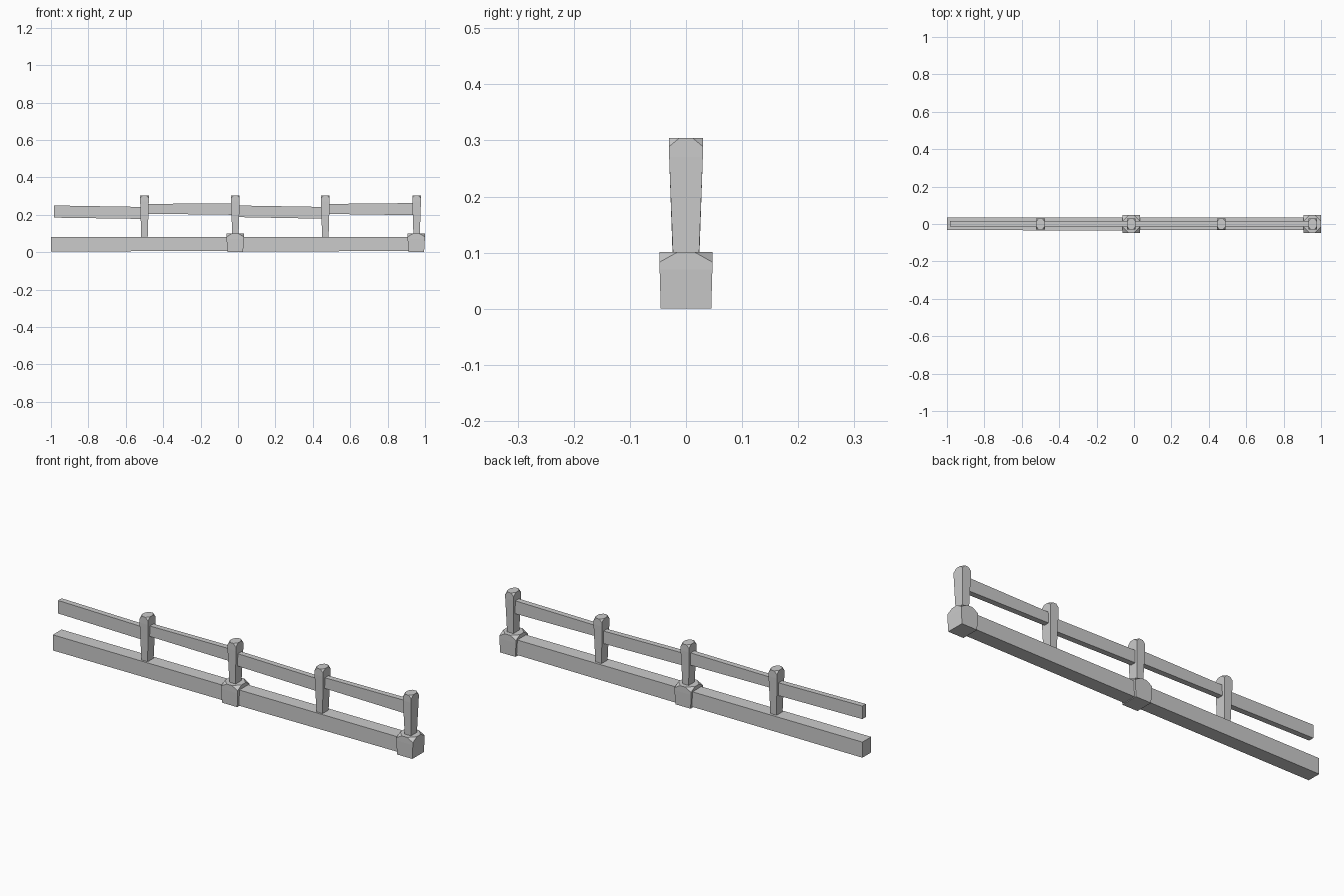
import bpy, bmesh

if "Cube" in bpy.data.objects:
    bpy.data.objects.remove(bpy.data.objects["Cube"])


def make_object(name, bm):
    bmesh.ops.recalc_face_normals(bm, faces=bm.faces)
    mesh = bpy.data.meshes.new(name)
    bm.to_mesh(mesh)
    bm.free()
    obj = bpy.data.objects.new(name, mesh)
    bpy.context.collection.objects.link(obj)


def loft(bm, rings):
    loops = [[bm.verts.new(p) for p in ring] for ring in rings]
    for a, b in zip(loops, loops[1:]):
        for i in range(4):
            j = (i + 1) % 4
            bm.faces.new((a[i], a[j], b[j], b[i]))
    bm.faces.new(loops[0])
    return loops[-1]


def stump(name, x, z0, z1, levels, cut, drop):
    """Tapered square block whose top corners are cut off by triangles.
    levels: (height, half x, half y) below the cut; cut: fraction along top edges."""
    bm = bmesh.new()
    signs = [(-1, -1), (1, -1), (1, 1), (-1, 1)]
    all_levels = levels + [(z1 - drop,) + levels[-1][1:]]
    top = loft(bm, [[(x + sx * hx, sy * hy, z) for sx, sy in signs]
                    for z, hx, hy in all_levels])
    hx, hy = levels[-1][1:]
    pts = []
    for sx, sy in signs:
        along_x = bm.verts.new((x + sx * hx * (1 - cut), sy * hy, z1))
        along_y = bm.verts.new((x + sx * hx, sy * hy * (1 - cut), z1))
        pts.append((along_y, along_x) if sx == sy else (along_x, along_y))
    for i in range(4):
        j = (i + 1) % 4
        bm.faces.new((top[i], pts[i][1], pts[i][0]))
        bm.faces.new((top[i], top[j], pts[j][0], pts[i][1]))
    bm.faces.new([v for pair in pts for v in pair])
    make_object(name, bm)


def beam(name, ends):
    """Hewn beam between two sections: (x, y0, y1, z0, z1)."""
    bm = bmesh.new()
    rings = [[(x, y0, z0), (x, y1, z0), (x, y1, z1), (x, y0, z1)]
             for x, y0, y1, z0, z1 in ends]
    bm.faces.new(loft(bm, rings))
    make_object(name, bm)


# ground beams
beam("ground_beam_left", [(-1.0, -0.033, 0.036, 0.004, 0.082), (-0.02, -0.034, 0.036, 0.007, 0.082)])
beam("ground_beam_right", [(-0.02, -0.033, 0.036, 0.003, 0.082), (0.95, -0.033, 0.036, 0.007, 0.082)])

# base blocks
for i, x in enumerate((-0.015, 0.953)):
    stump(f"base_block_{i}", x, 0, 0.101,
          [(0, 0.042, 0.045), (0.07, 0.046, 0.047)], 0.68, 0.018)

# posts
for i, (x, z0) in enumerate(((-0.50, 0.07), (-0.014, 0.09), (0.467, 0.07), (0.955, 0.09))):
    stump(f"post_{i}", x, z0, 0.304,
          [(z0, 0.017, 0.023), (0.27, 0.023, 0.03)], 0.6, 0.015)

# rails
rails = [(-0.985, -0.50, 0.185, 0.25, 0.178, 0.242),
         (-0.50, -0.015, 0.206, 0.258, 0.2, 0.262),
         (-0.015, 0.467, 0.188, 0.25, 0.179, 0.242),
         (0.467, 0.955, 0.205, 0.258, 0.198, 0.263)]
for i, (xa, xb, a0, a1, b0, b1) in enumerate(rails):
    beam(f"rail_{i}", [(xa, -0.013, 0.015, a0, a1), (xb, -0.013, 0.015, b0, b1)])
